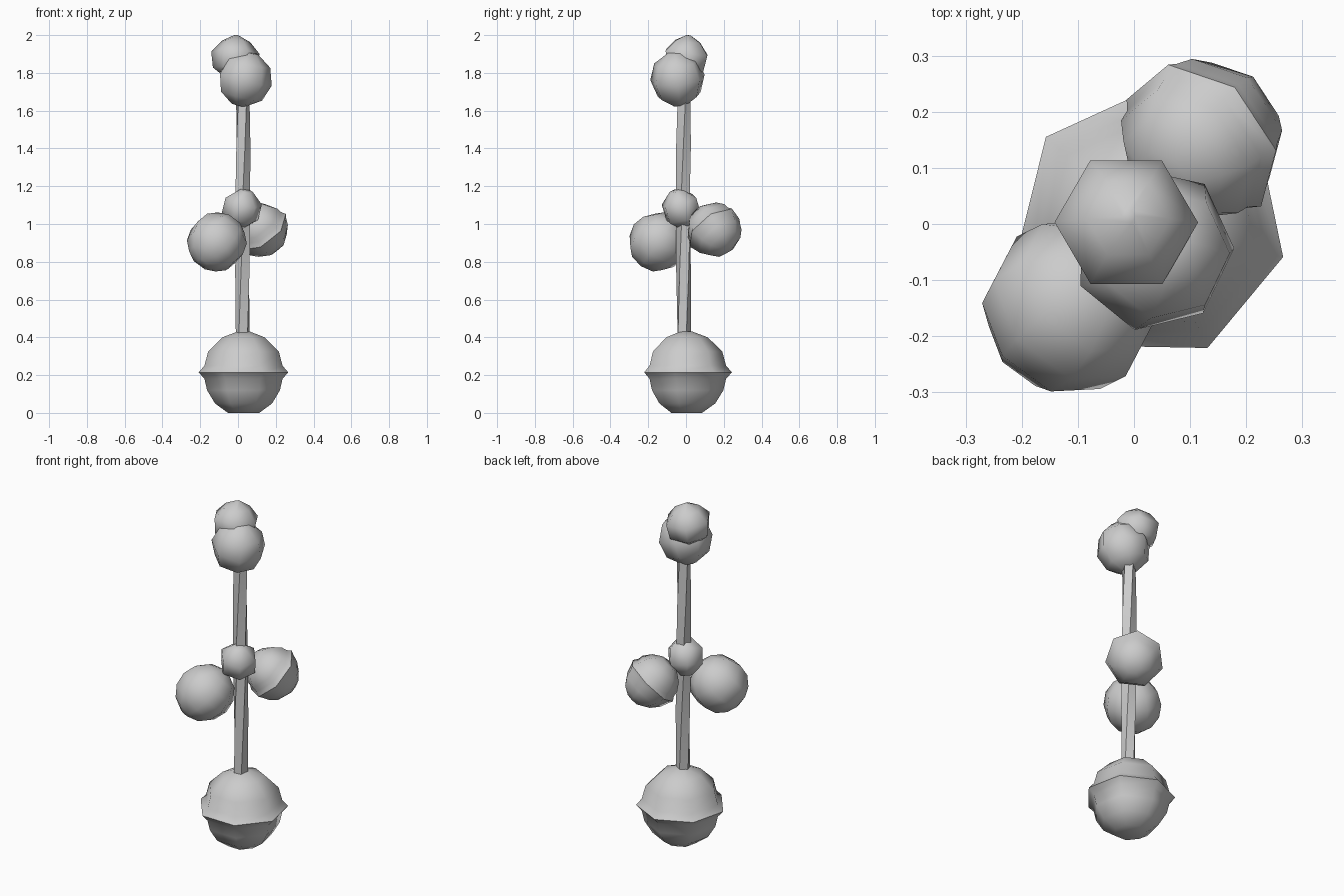
import bpy, bmesh
from math import sin, cos, pi, radians
from mathutils import Vector

if "Cube" in bpy.data.objects:
    bpy.data.objects.remove(bpy.data.objects["Cube"])


def lathe(name, profile, sides, origin, axis=(0, 0, 1), phase=0.0, twist=0.0, sharp=50):
    """Spin (radius, height) pairs around an axis; ends are capped."""
    rot = Vector((0, 0, 1)).rotation_difference(Vector(axis).normalized())
    bm = bmesh.new()
    rings = []
    for k, (r, h) in enumerate(profile):
        ring = []
        for i in range(sides):
            a = radians(phase + twist * k) + 2 * pi * i / sides
            p = Vector((r * cos(a), r * sin(a), h))
            ring.append(bm.verts.new(rot @ p + Vector(origin)))
        rings.append(ring)
    for lo, hi in zip(rings, rings[1:]):
        for i in range(sides):
            j = (i + 1) % sides
            bm.faces.new((lo[i], lo[j], hi[j], hi[i]))
    bm.faces.new(rings[0][::-1])
    bm.faces.new(rings[-1])
    bmesh.ops.recalc_face_normals(bm, faces=bm.faces)
    me = bpy.data.meshes.new(name)
    bm.to_mesh(me)
    bm.free()
    ob = bpy.data.objects.new(name, me)
    bpy.context.collection.objects.link(ob)
    bpy.ops.object.select_all(action='DESELECT')
    ob.select_set(True)
    bpy.context.view_layer.objects.active = ob
    bpy.ops.object.shade_smooth_by_angle(angle=radians(sharp))
    return ob


def ball_profile(r, rings):
    """Faceted ball with small flat ends."""
    out = []
    for k in range(rings):
        t = pi * (k + 0.4) / (rings - 0.2)
        out.append((r * sin(t), -r * cos(t)))
    return out


# base ball with a raised band round the middle
base = [(0.085, 0.0), (0.155, 0.05), (0.198, 0.12), (0.212, 0.18), (0.243, 0.215),
        (0.212, 0.25), (0.192, 0.325), (0.115, 0.40), (0.035, 0.43)]
lathe("base_ball", base, 7, (0.03, 0, 0), phase=-14)

# slender twisted stem in two lengths
lathe("lower_stem", [(0.039, 0.40), (0.041, 0.75), (0.041, 1.08)], 5,
      (0.026, -0.012, 0), phase=20, twist=20)
lathe("upper_stem", [(0.041, 1.08), (0.041, 1.40), (0.037, 1.70)], 5,
      (0.025, -0.013, 0), phase=50, twist=20)

# knot where the side balls meet the stem
lathe("middle_knot", ball_profile(0.109, 4), 6, (0.02, -0.025, 1.08),
      axis=(0.25, -0.3, 1), phase=10)

# side balls hang outward and down; the rear one carries a faint ridge
lathe("front_side_ball", ball_profile(0.159, 7), 8, (-0.112, -0.147, 0.905),
      axis=(-0.5, -0.5, -0.7), phase=10)
ridged = [(0.055, -0.135), (0.105, -0.10), (0.137, -0.055), (0.142, -0.025), (0.158, 0.0),
          (0.147, 0.022), (0.132, 0.065), (0.098, 0.11), (0.045, 0.14)]
lathe("rear_side_ball", ridged, 7, (0.12, 0.148, 0.97),
      axis=(0.5, 0.5, -0.7), phase=10)

# two overlapping balls at the top
lathe("top_ball", ball_profile(0.148, 5), 7, (0.035, -0.045, 1.768),
      axis=(0.25, -0.1, 1), phase=0)
lathe("crown_ball", [(0.06, -0.10), (0.115, -0.06), (0.128, 0.025), (0.075, 0.085), (0.012, 0.118)],
      6, (-0.015, 0.0, 1.882), axis=(0.05, 0.12, 1), phase=0)
